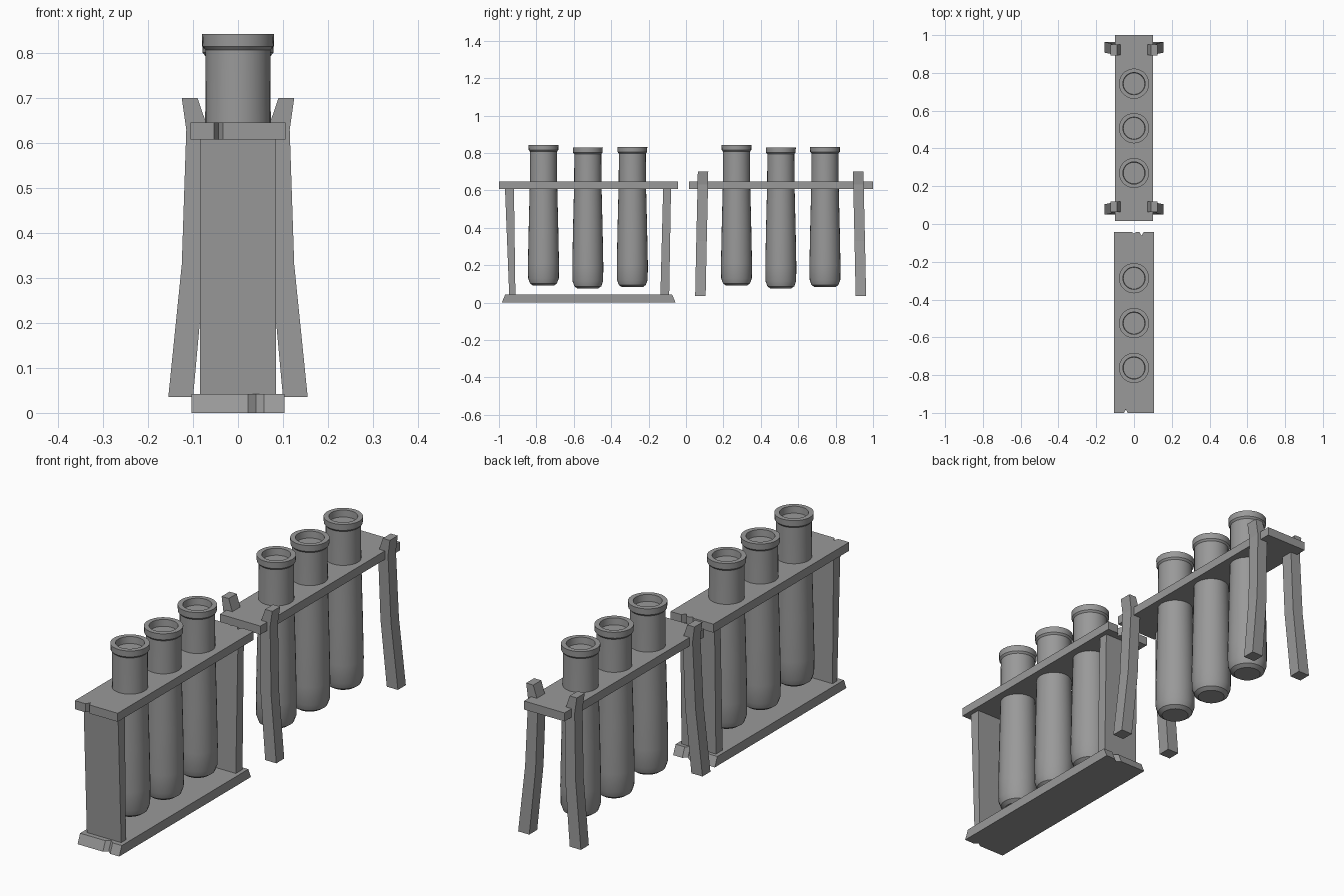
import bpy, bmesh, math

cube = bpy.data.objects.get("Cube")
if cube:
    bpy.data.objects.remove(cube, do_unlink=True)

grey = bpy.data.materials.new("plain grey")
grey.use_nodes = True
COLOUR = (0.32, 0.32, 0.32, 1)
grey.diffuse_color = COLOUR
grey.node_tree.nodes["Principled BSDF"].inputs["Base Color"].default_value = COLOUR


def finish(name, bm):
    bmesh.ops.recalc_face_normals(bm, faces=bm.faces)
    mesh = bpy.data.meshes.new(name)
    bm.to_mesh(mesh)
    bm.free()
    mesh.materials.append(grey)
    obj = bpy.data.objects.new(name, mesh)
    bpy.context.collection.objects.link(obj)
    return obj


def loft(name, rings):
    """Skin a closed solid through rings of equal point count."""
    bm = bmesh.new()
    loops = [[bm.verts.new(p) for p in ring] for ring in rings]
    n = len(loops[0])
    for a, b in zip(loops, loops[1:]):
        for i in range(n):
            j = (i + 1) % n
            bm.faces.new((a[i], a[j], b[j], b[i]))
    bm.faces.new(loops[0][::-1])
    bm.faces.new(loops[-1])
    return finish(name, bm)


def rect(x0, x1, y0, y1, z):
    return [(x0, y0, z), (x1, y0, z), (x1, y1, z), (x0, y1, z)]


def board(name, w, y0, y1, z0, z1, front=(), back=(), slope=0.0):
    """Plank with chips (x, half width, depth) in its ends, listed left to right."""
    def outline(z, s):
        pts = [(-w, y0 + s, z)]
        for x, h, d in front:
            pts += [(x - h, y0 + s, z), (x, y0 + s + d, z), (x + h, y0 + s, z)]
        pts += [(w, y0 + s, z), (w, y1 - s, z)]
        for x, h, d in reversed(back):
            pts += [(x + h, y1 - s, z), (x, y1 - s - d, z), (x - h, y1 - s, z)]
        return pts + [(-w, y1 - s, z)]
    return loft(name, [outline(z0, 0), outline(z1, slope)])


def tube(name, y, base, top):
    """Closed round vial with a lipped, shallow mouth."""
    profile = [(0.055, base), (0.072, base + 0.012), (0.082, base + 0.04),
               (0.083, base + 0.12), (0.079, 0.40), (0.073, 0.64),
               (0.072, top - 0.035), (0.079, top - 0.027), (0.080, top),
               (0.059, top), (0.057, top - 0.03)]
    sides = 28
    rings = [[(r * math.cos(math.tau * i / sides),
               y + r * math.sin(math.tau * i / sides), z)
              for i in range(sides)] for r, z in profile]
    obj = loft(name, rings)
    bpy.ops.object.select_all(action="DESELECT")
    obj.select_set(True)
    bpy.context.view_layer.objects.active = obj
    bpy.ops.object.shade_smooth_by_angle(angle=math.radians(35))


# Closed rack: shelf, base and two leaning end walls
board("closed_rack_shelf", 0.106, -1.0, -0.042, 0.608, 0.646,
      front=[(-0.043, 0.01, 0.02)],
      back=[(0.0, 0.012, 0.008), (0.04, 0.012, 0.02)])
board("closed_rack_base", 0.103, -0.985, -0.056, 0.0, 0.042,
      front=[(0.04, 0.018, 0.015)], back=[(0.04, 0.018, 0.015)], slope=0.018)
loft("front_end_wall", [rect(-0.085, 0.085, -0.945, -0.912, 0.035),
                        rect(-0.085, 0.085, -0.968, -0.920, 0.615)])
loft("back_end_wall", [rect(-0.085, 0.085, -0.137, -0.090, 0.035),
                       rect(-0.085, 0.085, -0.122, -0.080, 0.615)])

# Legged rack: shelf and four bent legs that clasp it
board("legged_rack_shelf", 0.1, 0.015, 1.0, 0.608, 0.646)
leg_path = [(0.035, 0.100, 0.155, -0.006), (0.33, 0.073, 0.125, 0.0),
            (0.63, 0.066, 0.115, 0.007), (0.70, 0.090, 0.125, 0.008)]
for end, centre, lean in (("front", 0.083, 1), ("back", 0.929, -1)):
    for side, s in (("left", 1), ("right", -1)):
        loft(f"{end}_{side}_leg",
             [rect(s * a, s * b, centre + lean * d - 0.028,
                   centre + lean * d + 0.028, z) for z, a, b, d in leg_path])

# Three vials in each rack
heights = [(0.09, 0.842), (0.075, 0.828), (0.082, 0.832)]
for rack, places in (("closed_rack", (-0.762, -0.525, -0.287)),
                     ("legged_rack", (0.27, 0.507, 0.743))):
    for number, (y, (low, high)) in enumerate(zip(places, heights), 1):
        tube(f"{rack}_vial_{number}", y, low, high)
